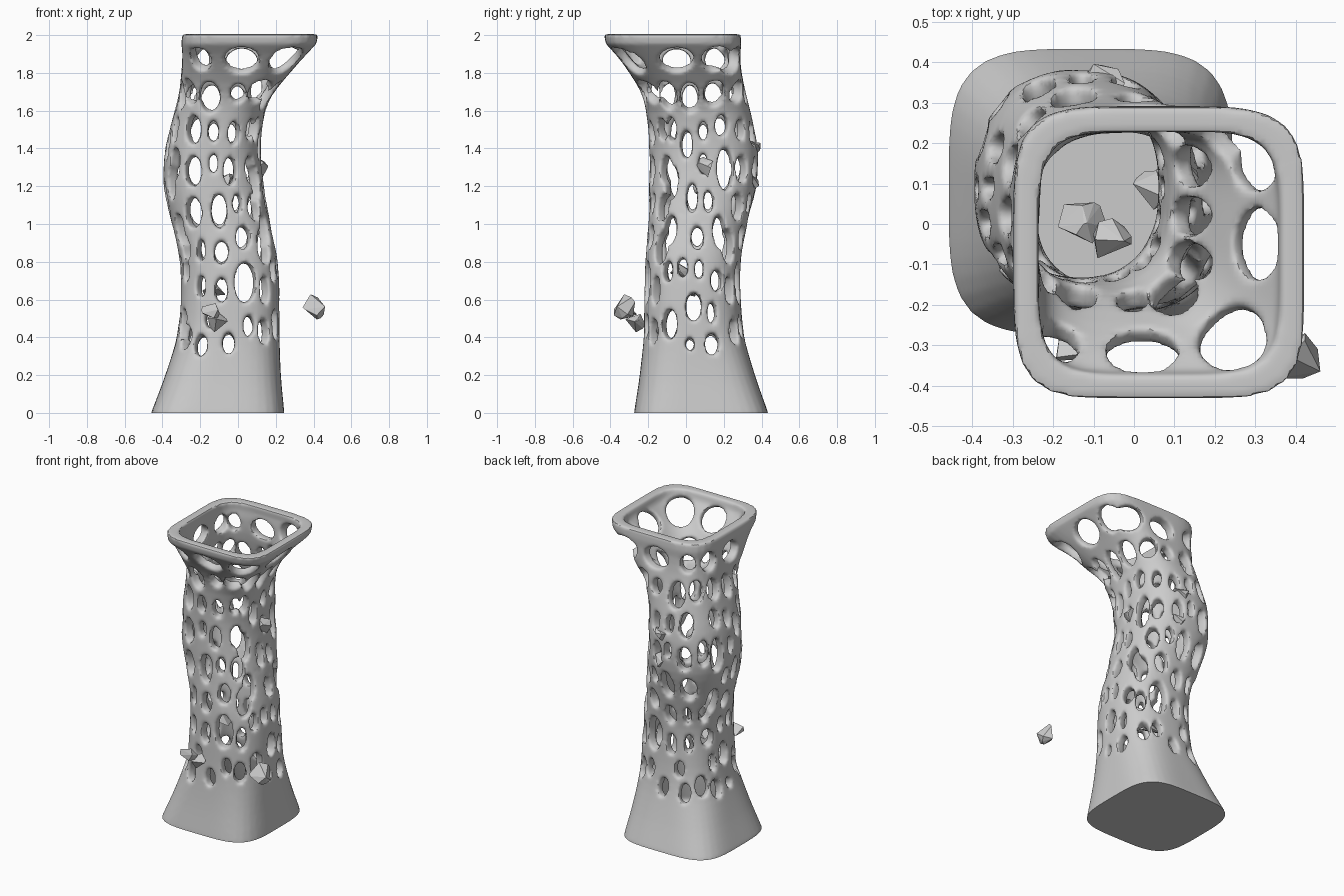
import bpy, bmesh, math, random
from mathutils import Vector, Matrix

if "Cube" in bpy.data.objects:
    bpy.data.objects.remove(bpy.data.objects["Cube"])

# z, x min, x max, y min, y max, squareness of the section
PROFILE = [
    (0.0, -.46, .245, -.275, .435, 4.0), (0.2, -.385, .227, -.245, .365, 3.3),
    (0.4, -.325, .22, -.225, .31, 2.7), (0.6, -.305, .22, -.22, .29, 2.5),
    (0.8, -.308, .21, -.215, .29, 2.4), (1.0, -.35, .172, -.20, .325, 2.4),
    (1.2, -.393, .137, -.195, .372, 2.4), (1.4, -.385, .122, -.195, .38, 2.4),
    (1.6, -.335, .145, -.212, .34, 2.6), (1.7, -.312, .195, -.24, .315, 3.0),
    (1.8, -.30, .275, -.30, .295, 3.6), (1.9, -.295, .365, -.375, .288, 4.4),
    (1.97, -.30, .425, -.435, .293, 5.0), (2.01, -.295, .425, -.435, .288, 5.0)]


def section(z):
    """Smoothly interpolated centre, half sizes and exponent at height z."""
    P = PROFILE
    z = min(max(z, 0), P[-1][0])
    i = max(k for k in range(len(P) - 1) if P[k][0] <= z)
    a, b = P[i], P[i + 1]
    p, q = P[max(i - 1, 0)], P[min(i + 2, len(P) - 1)]
    h = b[0] - a[0]
    t = (z - a[0]) / h
    v = []
    for k in range(1, 6):
        m0 = (b[k] - p[k]) / (b[0] - p[0]) * h
        m1 = (q[k] - a[k]) / (q[0] - a[0]) * h
        v.append((2*t**3 - 3*t*t + 1) * a[k] + (t**3 - 2*t*t + t) * m0
                 + (3*t*t - 2*t**3) * b[k] + (t**3 - t*t) * m1)
    return (v[0]+v[1])/2, (v[2]+v[3])/2, (v[1]-v[0])/2, (v[3]-v[2])/2, v[4]


def field(p):
    cx, cy, a, b, n = section(p.z)
    return (abs((p.x - cx) / a)**n + abs((p.y - cy) / b)**n)**(1 / n)


def wall_point(side, s, z):
    """Surface point and normal seen from a side at horizontal position s."""
    cx, cy, a, b, n = section(z)
    sign = -1 if side in ("front", "left") else 1
    if side in ("front", "back"):
        u = max(-.97, min(.97, (s - cx) / a))
        p = Vector((cx + u * a, cy + sign * b * (1 - abs(u)**n)**(1 / n), z))
    else:
        u = max(-.97, min(.97, (s - cy) / b))
        p = Vector((cx + sign * a * (1 - abs(u)**n)**(1 / n), cy + u * b, z))
    e = .004
    g = [field(p + e * d) - field(p - e * d)
         for d in (Vector((1, 0, 0)), Vector((0, 1, 0)), Vector((0, 0, 1)))]
    return p, Vector(g).normalized()


def new_object(name, bm):
    bmesh.ops.recalc_face_normals(bm, faces=bm.faces[:])
    me = bpy.data.meshes.new(name)
    bm.to_mesh(me)
    bm.free()
    ob = bpy.data.objects.new(name, me)
    bpy.context.collection.objects.link(ob)
    return ob


# Hollow column with a floor and a thick wall
SEG, ROWS = 56, 40


def ring(bm, z, inset):
    cx, cy, a, b, n = section(z)
    out = []
    for i in range(SEG):
        t = 2 * math.pi * i / SEG
        c, s = math.cos(t), math.sin(t)
        r = (abs(c)**n + abs(s)**n)**(-1 / n)
        out.append(bm.verts.new((cx + (a - inset) * r * c, cy + (b - inset) * r * s, z)))
    return out


def skin(bm, A, B):
    for i in range(len(A)):
        j = (i + 1) % len(A)
        bm.faces.new((A[i], A[j], B[j], B[i]))


bm = bmesh.new()
loops = [ring(bm, -.05 + 2.055 * i / ROWS, 0) for i in range(ROWS + 1)]
loops += [ring(bm, 2.005 - 1.965 * i / ROWS, .062) for i in range(ROWS + 1)]
for A, B in zip(loops, loops[1:]):
    skin(bm, A, B)
bm.faces.new(loops[0])
bm.faces.new(loops[-1])
column = new_object("lattice_column", bm)

# Oval openings: horizontal position, height, width, tallness
FRONT = [
    (-.20, 1.87, .09, .13), (.02, 1.865, .19, .15), (.26, 1.86, .15, .15),
    (-.26, 1.7, .06, .15), (-.15, 1.67, .11, .18), (.0, 1.69, .08, .11), (.12, 1.70, .09, .13),
    (-.24, 1.5, .08, .17), (-.13, 1.49, .06, .13), (-.02, 1.48, .06, .14), (.07, 1.5, .04, .13),
    (-.34, 1.32, .05, .19), (-.24, 1.28, .09, .18), (-.13, 1.32, .05, .12), (-.04, 1.28, .07, .17),
    (.07, 1.29, .05, .16), (-.24, 1.06, .09, .18), (-.1, 1.07, .09, .2), (.0, 1.11, .05, .12),
    (.09, 1.09, .06, .16), (-.28, .87, .04, .14), (-.2, .86, .04, .14), (-.09, .85, .08, .14),
    (.03, .93, .08, .14), (.14, .88, .06, .2), (-.2, .67, .05, .13), (-.09, .65, .07, .15),
    (.04, .69, .12, .24), (.145, .65, .05, .17), (-.15, .5, .06, .12), (.06, .46, .06, .13),
    (-.28, .4, .05, .14), (-.2, .36, .07, .13), (-.05, .37, .07, .13), (.14, .43, .06, .15)]
RIGHT = [
    (-.05, 1.865, .17, .14), (.16, 1.87, .12, .14), (-.1, 1.68, .08, .16), (.02, 1.67, .09, .17),
    (.15, 1.69, .1, .15), (-.08, 1.5, .05, .15), (.0, 1.42, .065, .17), (.09, 1.49, .05, .12),
    (.19, 1.52, .07, .13), (-.08, 1.22, .07, .2), (.09, 1.32, .05, .13), (.21, 1.29, .09, .25),
    (.03, 1.14, .06, .18), (.12, 1.12, .05, .14), (-.09, .97, .07, .18), (.06, .93, .07, .14),
    (.18, .96, .07, .2), (-.1, .75, .05, .13), (-.02, .77, .055, .12), (.07, .76, .05, .12),
    (.17, .70, .07, .13), (-.09, .47, .08, .18), (.04, .56, .09, .17), (.14, .53, .05, .13),
    (.02, .365, .05, .08), (.14, .365, .08, .13)]

# Cutters are sorted into groups whose members keep clear of each other
groups = []
for side, holes in (("front", FRONT), ("back", FRONT), ("right", RIGHT), ("left", RIGHT)):
    for s, z, w, h in holes:
        p, n = wall_point(side, s, z)
        across = Vector((0, 0, 1)).cross(n).normalized()
        up = n.cross(across)
        facing = abs(n.y if side in ("front", "back") else n.x)
        w = min(w / max(facing, .55), .2) * .93
        h = h / max(up.z, .6) * .93
        m = Matrix((across * w, up * h, n)).transposed().to_4x4()
        m.translation = p - n * .03
        for g in groups:
            if all((p - q).length > .3 for q, _ in g):
                g.append((p, m))
                break
        else:
            groups.append([(p, m)])
cutters = []
for g in groups:
    bm = bmesh.new()
    for _, m in g:
        bmesh.ops.create_cone(bm, cap_ends=True, segments=20, radius1=.42,
                              radius2=.54, depth=.16, matrix=m)
    cutters.append(new_object("hole_cutter", bm))

# Jagged fracture lines: side and a zigzag path on it
CRACKS = [
    ("front", [(-.28, .93), (-.22, .945), (-.16, .935), (-.11, .97), (-.07, .99)]),
    ("right", [(-.05, 1.07), (.0, 1.045), (.05, 1.04), (.08, 1.01), (.13, 1.02)]),
    ("right", [(.0, 1.58), (.06, 1.61), (.12, 1.59), (.2, 1.62)])]
bm = bmesh.new()
for side, path in CRACKS:
    p, n = wall_point(side, *path[len(path) // 2])
    edge = [(s, z + .007) for s, z in path] + [(s, z - .007) for s, z in reversed(path)]
    k = 1 if side == "front" else 0
    d = Vector((0, 0, 0))
    d[k] = math.copysign(1, n[k])
    rings = []
    for depth in (-.12, .08):
        q = p + d * depth
        rings.append([bm.verts.new((s, q.y, z) if k else (q.x, s, z)) for s, z in edge])
    bm.faces.new(rings[0])
    bm.faces.new(rings[1])
    skin(bm, *rings)
cutters.append(new_object("crack_cutter", bm))

# Cut the openings and cracks, then round all struts
for c in cutters:
    c.hide_render = True
    mod = column.modifiers.new("cut", 'BOOLEAN')
    mod.operation, mod.object, mod.solver = 'DIFFERENCE', c, 'EXACT'
mod = column.modifiers.new("remesh", 'REMESH')
mod.mode, mod.voxel_size = 'VOXEL', .0115
mod = column.modifiers.new("smooth", 'SMOOTH')
mod.factor, mod.iterations = .5, 5
baked = bpy.data.meshes.new_from_object(
    column.evaluated_get(bpy.context.evaluated_depsgraph_get()))
column.modifiers.clear()

# Flat foot at z = 0
bm = bmesh.new()
bm.from_mesh(baked)
bmesh.ops.bisect_plane(bm, geom=bm.verts[:] + bm.edges[:] + bm.faces[:],
                       plane_co=(0, 0, 0), plane_no=(0, 0, -1), clear_outer=True)
bmesh.ops.holes_fill(bm, edges=[e for e in bm.edges if e.is_boundary], sides=0)
bmesh.ops.recalc_face_normals(bm, faces=bm.faces[:])
bm.to_mesh(column.data)
bm.free()
for c in cutters:
    bpy.data.objects.remove(c)

# Broken angular fragments: position and size
random.seed(4)
SHARDS = [(.40, -.33, .56, .07), (-.15, -.30, .54, .055), (-.11, -.27, .48, .055),
          (-.13, .0, .62, .065), (-.06, -.04, .75, .055), (.05, .09, 1.2, .055),
          (.10, .11, 1.3, .06), (-.08, .34, 1.42, .06), (-.06, .33, 1.22, .06)]
for i, (x, y, z, r) in enumerate(SHARDS):
    bm = bmesh.new()
    for k in range(11):
        v = Vector([random.gauss(0, 1) for _ in range(3)]).normalized() * r
        bm.verts.new(v + Vector((x, y, z)))
    bmesh.ops.convex_hull(bm, input=bm.verts[:])
    new_object(f"fragment_{i + 1}", bm)

bpy.ops.object.select_all(action='DESELECT')
column.select_set(True)
bpy.context.view_layer.objects.active = column
bpy.ops.object.shade_smooth_by_angle(angle=math.radians(40))
